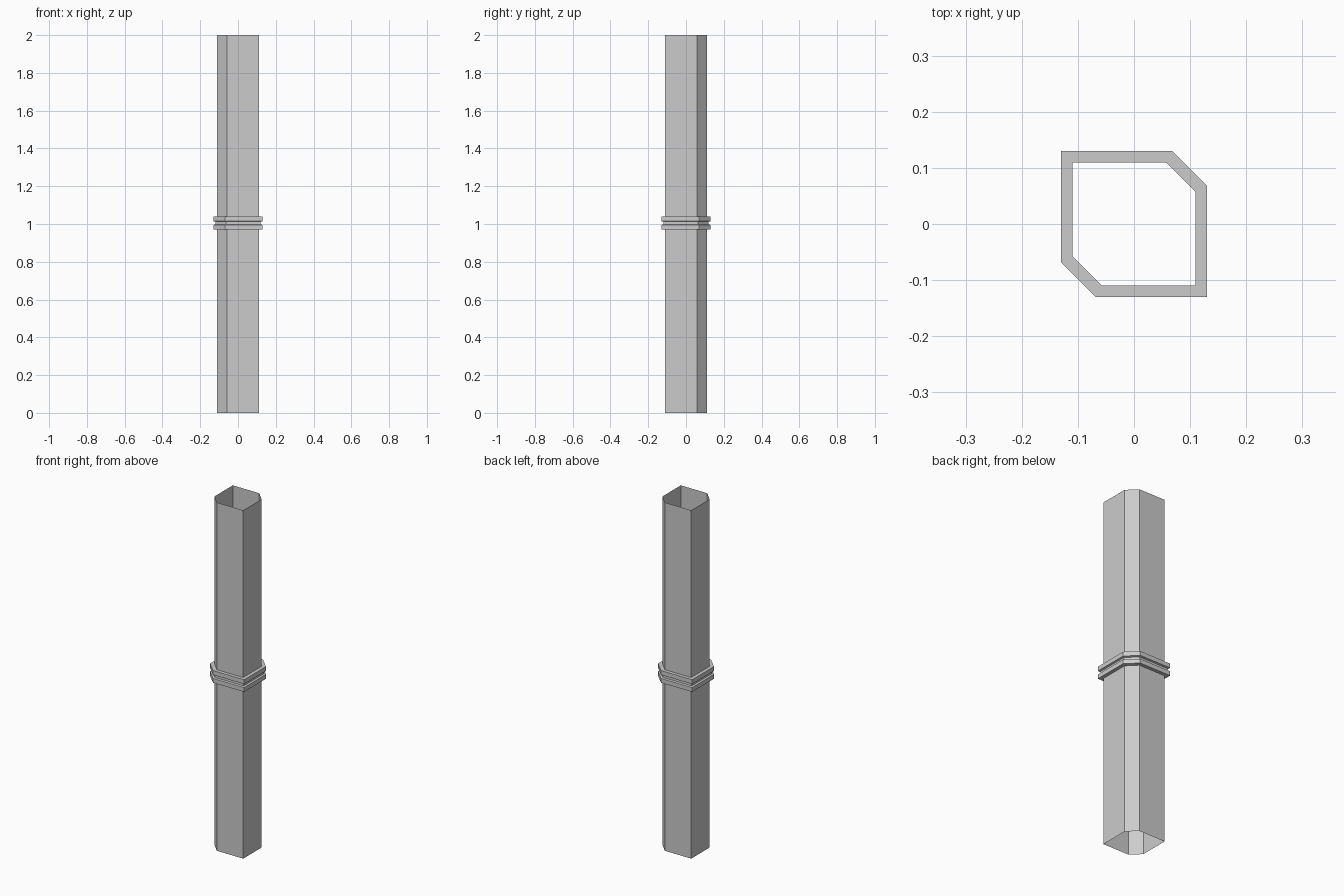
import bpy, bmesh

if "Cube" in bpy.data.objects:
    bpy.data.objects.remove(bpy.data.objects["Cube"])


def section(r, c):
    # square of half width r with two opposite corners cut off at c
    return [(-r, r), (-r, -c), (-c, -r), (r, -r), (r, c), (c, r)]


def sweep(name, profile):
    # skin a stack of (half width, cut, height) sections, open at the ends
    bm = bmesh.new()
    rings = [[bm.verts.new((x, y, z)) for x, y in section(r, c)] for r, c, z in profile]
    for a, b in zip(rings, rings[1:]):
        for i in range(6):
            j = (i + 1) % 6
            bm.faces.new((a[i], a[j], b[j], b[i]))
    mesh = bpy.data.meshes.new(name)
    bm.to_mesh(mesh)
    bm.free()
    obj = bpy.data.objects.new(name, mesh)
    bpy.context.collection.objects.link(obj)
    return obj


# Hollow pipe
sweep("pipe", [(0.11, 0.057, 0), (0.11, 0.057, 2)])

# Double-lipped collar around the joint
inner, groove, lip = (0.11, 0.057), (0.12, 0.063), (0.13, 0.068)
sweep("collar", [
    (*inner, 0.97), (*lip, 0.97), (*lip, 0.995), (*groove, 0.998),
    (*groove, 1.012), (*lip, 1.015), (*lip, 1.04), (*inner, 1.04),
])
